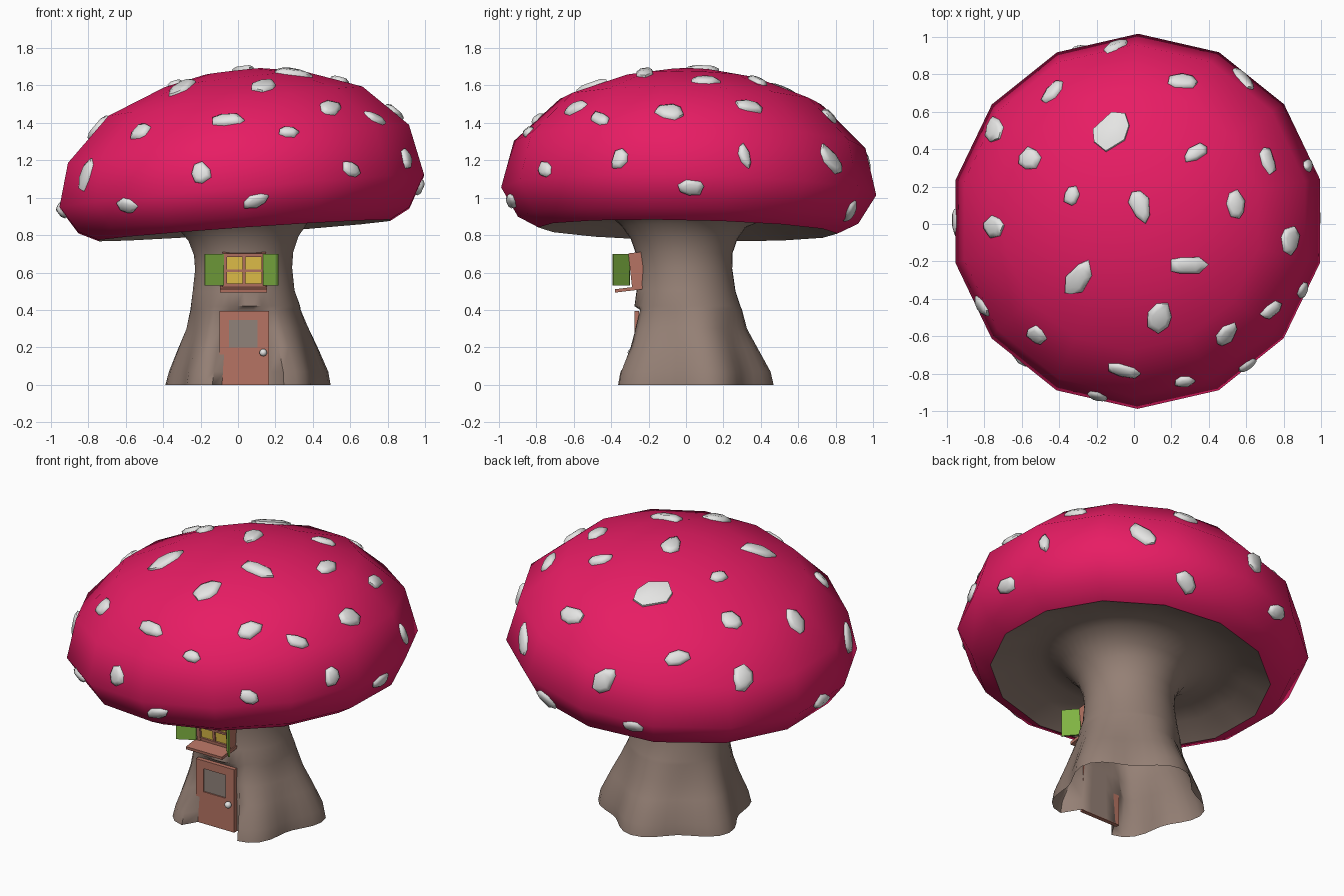
import bpy, bmesh, math, random
from mathutils import Vector, Matrix
from mathutils.bvhtree import BVHTree

if "Cube" in bpy.data.objects:
    bpy.data.objects.remove(bpy.data.objects["Cube"])

random.seed(4)


def material(name, r, g, b):
    m = bpy.data.materials.new(name)
    m.diffuse_color = (r, g, b, 1)
    m.use_nodes = True
    m.node_tree.nodes["Principled BSDF"].inputs["Base Color"].default_value = m.diffuse_color
    return m


PINK = material("cap pink", .82, .012, .13)
STEM = material("stem taupe", .30, .216, .178)
WHITE = material("spot white", .78, .78, .77)
BROWN = material("wood brown", .47, .175, .125)
GREEN = material("shutter green", .215, .45, .055)
YELLOW = material("window yellow", .84, .58, .075)
GLASS = material("door glass grey", .28, .225, .195)


def make(name, verts, faces, mat, angle=None):
    me = bpy.data.meshes.new(name)
    me.from_pydata([tuple(v) for v in verts], [], faces)
    me.materials.append(mat)
    ob = bpy.data.objects.new(name, me)
    bpy.context.collection.objects.link(ob)
    if angle:
        bpy.ops.object.select_all(action='DESELECT')
        ob.select_set(True)
        bpy.context.view_layer.objects.active = ob
        bpy.ops.object.shade_smooth_by_angle(angle=math.radians(angle))
    return ob


def loft_faces(rings, n):
    return [(i * n + j, i * n + (j + 1) % n, (i + 1) * n + (j + 1) % n, (i + 1) * n + j)
            for i in range(rings - 1) for j in range(n)]


def box(name, lo, hi, mat, matrix=Matrix()):
    v = [matrix @ Vector((x, y, z)) for x in (lo[0], hi[0])
         for y in (lo[1], hi[1]) for z in (lo[2], hi[2])]
    f = [(0, 1, 3, 2), (4, 6, 7, 5), (0, 4, 5, 1), (2, 3, 7, 6), (0, 2, 6, 4), (1, 5, 7, 3)]
    return make(name, v, f, mat)


# Tilted 14-sided cap, leaning a little more towards its top
CAP = (Matrix.Translation((.035, .01, .825)) @ Matrix.Rotation(math.radians(-4), 4, 'Y')
       @ Matrix.Rotation(math.radians(-1.2), 4, 'X'))
START = math.radians(90)
profile = [(.80, 0), (.91, .055), (1.003, .21), (.94, .46), (.70, .69), (.38, .81), (.15, .853)]
verts = []
for r, z in profile:
    for j in range(14):
        a = START + j * math.tau / 14
        x = r * math.cos(a)
        verts.append(CAP @ Vector((x, r * math.sin(a), z + .045 * x * min(1, z / .5))))
faces = loft_faces(len(profile), 14)
faces.append(tuple(range(14 * 6, 14 * 7)))
make("mushroom_cap", verts, faces, PINK, 60)
surface = BVHTree.FromPolygons(verts, faces)

# Stem with root lobes, recess behind the door, and flare running into the cap underside
rings = [(0, .415, .055, .025), (.07, .405, .058, .025), (.2, .36, .055, .02), (.3, .322, .052, .01),
         (.40, .294, .04, .01), (.42, .292, .04, .005), (.5, .273, .03, 0), (.62, .260, .03, -.005),
         (.70, .266, .03, -.01), (.78, .295, .03, -.01), (.84, .34, .03, -.01)]
N = 42
verts = []
for z, r, cx, cy in rings:
    for j in range(N):
        t = START + j * math.tau / N
        low = max(0, 1 - z / .45)
        rad = r + .042 * low * math.cos(5 * (t - math.radians(91)))
        squash = .94 if .1 < z < .35 else .97
        x, y = cx + rad * math.cos(t), cy + rad * squash * math.sin(t)
        if z < .41 and abs(x - .033) < .16 and y < 0:
            y = max(y, -.245)
        verts.append((x, y, z + .07 * x * (z / .9) ** 3))
for r, z in [(.42, .075), (.52, .09), (.66, .062), (.80, 0)]:
    for j in range(N):
        a = j * math.tau / N
        local = a % (math.tau / 14) - math.pi / 14
        flat = math.cos(math.pi / 14) / math.cos(local) if r > .6 else 1
        verts.append(CAP @ Vector((r * flat * math.cos(START + a), r * flat * math.sin(START + a), z)))
make("stem", verts, loft_faces(len(rings) + 4, N), STEM, 60)


# Raised spots: irregular patches laid onto the cap surface
def spot(k, point, normal, u, length, width):
    u = (u - normal * u.dot(normal)).normalized()
    v = normal.cross(u)
    n = 7
    jitter = [(random.uniform(.88, 1.15), random.uniform(-.2, .2)) for _ in range(n)]
    verts = []
    for scale, lift in ((1, -.012), (.97, .012), (.6, .024)):
        for j, (s, d) in enumerate(jitter):
            a = j * math.tau / n + d
            p = point + (u * math.cos(a) * length + v * math.sin(a) * width) * (.54 * s * scale)
            hit, nor, _, _ = surface.find_nearest(p)
            verts.append(hit + normal * lift)
    make("cap_spot_%02d" % k, verts, loft_faces(3, n) + [tuple(range(2 * n, 3 * n))], WHITE, 60)


# Upper spots in plan: x, y, length, width, angle
upper = [(-.43, .71, .14, .09, 55), (.26, .76, .16, .09, -10), (-.12, .50, .22, .16, 60),
         (-.56, .35, .13, .11, 0), (.33, .38, .13, .08, 35), (.71, .34, .14, .09, 100),
         (-.33, .15, .11, .08, 60), (.03, .10, .18, .10, -70), (.54, .10, .15, .10, -80),
         (-.75, -.01, .15, .11, 0), (.83, -.09, .14, .11, 60), (.29, -.22, .19, .09, 0),
         (-.30, -.29, .20, .11, 55), (.14, -.50, .16, .12, 60), (.73, -.46, .13, .07, 20),
         (-.52, -.59, .11, .10, 0), (.49, -.59, .14, .10, 70), (-.06, -.78, .18, .08, -5),
         (.27, -.84, .10, .07, 0)]
for k, (x, y, l, w, a) in enumerate(upper):
    p, nor, _, _ = surface.ray_cast(Vector((x, y, 3)), Vector((0, 0, -1)))
    nor = nor if nor.z > 0 else -nor
    spot(k, p, nor, Vector((math.cos(math.radians(a)), math.sin(math.radians(a)), 0)), l, w)

# Side spots: x, y, z, length, width, angle on the wall
side = [(-.1, .95, 1.2, .16, .11, 60), (.58, .78, 1.2, .18, .10, -50), (-.78, .52, 1.24, .16, .12, 60),
        (.92, .31, 1.22, .12, .06, -80), (.91, -.36, 1.21, .12, .08, 80), (-.81, -.44, 1.12, .20, .10, 75),
        (.61, -.77, 1.16, .11, .08, -20), (-.20, -.94, 1.14, .11, .10, 80), (-.61, -.74, .94, .12, .09, 0),
        (.10, -.96, .97, .13, .07, 20), (-.97, .01, .92, .13, .10, 0), (.98, .03, 1.05, .13, .08, 0),
        (.35, .88, .93, .15, .09, -50), (-.28, .92, .95, .12, .08, 10)]
for k, (x, y, z, l, w, a) in enumerate(side):
    p, nor, _, _ = surface.find_nearest(Vector((x, y, z)))
    if nor.dot(Vector((x, y, .1))) < 0:
        nor = -nor
    h = Vector((0, 0, 1)).cross(nor).normalized()
    a = math.radians(a)
    spot(len(upper) + k, p, nor, h * math.cos(a) + nor.cross(h) * math.sin(a), l, w)

# Door: stiles, rails, glass and knob
box("door_left_stile", (-.10, -.276, 0), (-.048, -.25, .395), BROWN)
box("door_right_stile", (.105, -.276, 0), (.167, -.25, .395), BROWN)
box("door_top_rail", (-.048, -.276, .345), (.105, -.25, .395), BROWN)
box("door_lower_panel", (-.048, -.276, 0), (.105, -.25, .20), BROWN)
box("door_glass", (-.048, -.268, .20), (.105, -.262, .345), GLASS)
bm = bmesh.new()
bmesh.ops.create_uvsphere(bm, u_segments=12, v_segments=8, radius=.02,
                          matrix=Matrix.Translation((.135, -.292, .172)))
make("door_knob", [v.co.copy() for v in bm.verts],
     [tuple(v.index for v in f.verts) for f in bm.faces], WHITE, 60)
bm.free()

# Leaning window: frame, glazing bars, panes and sill
WIN = Matrix.Translation((.033, -.28, .61)) @ Matrix.Rotation(.11, 4, 'X')
for s, label in ((-1, "left"), (1, "right")):
    x0, x1 = sorted((s * .092, s * .116))
    box("window_%s_jamb" % label, (x0, -.018, -.09), (x1, .07, .095), BROWN, WIN)
box("window_head", (-.11, -.014, .076), (.11, .07, .093), BROWN, WIN)
box("window_foot", (-.11, -.014, -.09), (.11, .07, -.068), BROWN, WIN)
box("window_vertical_bar", (-.008, -.012, -.07), (.008, .02, .08), BROWN, WIN)
box("window_cross_bar", (-.095, -.011, -.005), (.095, .02, .008), BROWN, WIN)
box("window_panes", (-.095, -.004, -.07), (.095, .003, .08), YELLOW, WIN)
SILL = Matrix.Translation((.03, -.27, .515)) @ Matrix.Rotation(.12, 4, 'X')
box("window_sill", (-.125, -.11, -.009), (.125, .06, .009), BROWN, SILL)

# Open shutters, hinged on both jambs
for label, hinge, tip in (("left", (-.076, -.305), (-.178, -.36)),
                          ("right", (.138, -.305), (.212, -.39))):
    d = Vector(tip) - Vector(hinge)
    m = Matrix.Translation((*hinge, .615)) @ Matrix.Rotation(math.atan2(d.y, d.x), 4, 'Z')
    box("%s_shutter" % label, (0, -.005, -.085), (d.length, .005, .085), GREEN, m)
